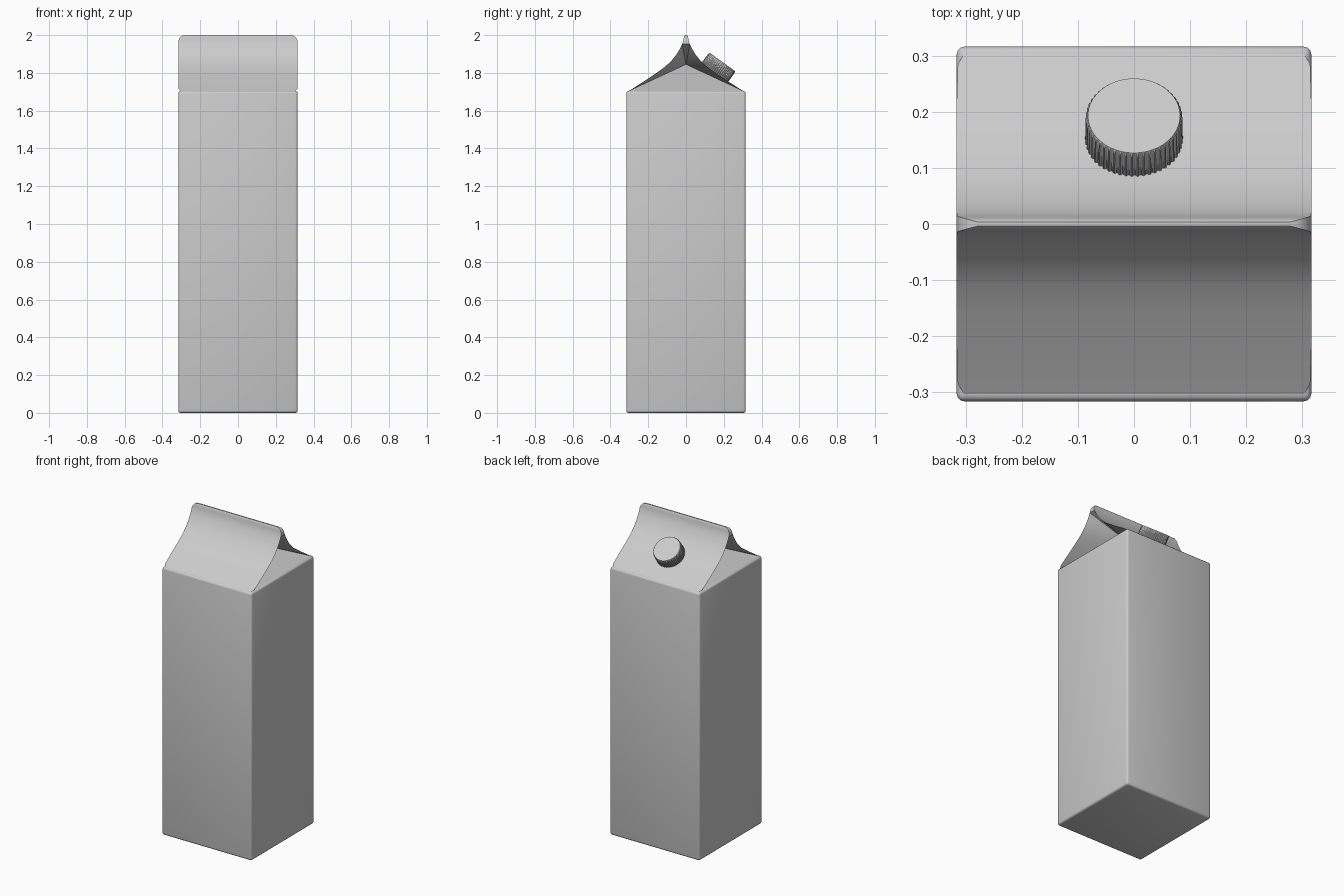
import bpy, bmesh, math
from mathutils import Matrix, Vector

if "Cube" in bpy.data.objects:
    bpy.data.objects.remove(bpy.data.objects["Cube"])

H = 0.316  # half width of the carton


def finish(bm, name, angle=35):
    bmesh.ops.recalc_face_normals(bm, faces=bm.faces[:])
    mesh = bpy.data.meshes.new(name)
    bm.to_mesh(mesh)
    bm.free()
    ob = bpy.data.objects.new(name, mesh)
    bpy.context.collection.objects.link(ob)
    bpy.ops.object.select_all(action='DESELECT')
    ob.select_set(True)
    bpy.context.view_layer.objects.active = ob
    bpy.ops.object.shade_smooth_by_angle(angle=math.radians(angle))
    return ob


# Carton body: rounded box, open where the roof joins
bm = bmesh.new()
bmesh.ops.create_cube(bm, size=1)
bmesh.ops.transform(bm, verts=bm.verts[:],
                    matrix=Matrix.Translation((0, 0, 0.852)) @ Matrix.Diagonal((2 * H, 2 * H, 1.704, 1)))
bmesh.ops.bevel(bm, geom=bm.edges[:], offset=0.013, segments=3, profile=0.5, affect='EDGES')
bmesh.ops.delete(bm, geom=[f for f in bm.faces if f.calc_center_median().z > 1.7035], context='FACES')
finish(bm, "carton_body", 40)

# Gable roof profile: (half depth, height, half width), from eave to fin top
profile = [(0.303, 1.704, 0.303), (0.285, 1.715, 0.314), (0.22, 1.757, H), (0.16, 1.797, H),
           (0.11, 1.833, H), (0.075, 1.866, H), (0.05, 1.898, H), (0.032, 1.928, H),
           (0.02, 1.952, H), (0.014, 1.972, 0.315), (0.012, 1.985, 0.309),
           (0.009, 1.995, 0.299), (0.004, 2.0, 0.28)]
FIN = 8  # the front and back panels meet from here up
bm = bmesh.new()
v = {(sx, sy, i): bm.verts.new((sx * w, sy * y, z))
     for sx in (-1, 1) for sy in (-1, 1) for i, (y, z, w) in enumerate(profile)}
last = len(profile) - 1
for sy in (-1, 1):
    for i in range(last):
        bm.faces.new((v[-1, sy, i], v[1, sy, i], v[1, sy, i + 1], v[-1, sy, i + 1]))
bm.faces.new([v[k] for k in ((-1, -1, last), (1, -1, last), (1, 1, last), (-1, 1, last))])

# Inward folded gussets and closed fin ends
for sx in (-1, 1):
    tip = bm.verts.new((sx * 0.03, 0, 1.845))
    bm.faces.new((v[sx, -1, 0], v[sx, 1, 0], tip))
    bm.faces.new((v[sx, -1, FIN], v[sx, 1, FIN], tip))
    for sy in (-1, 1):
        for i in range(FIN):
            bm.faces.new((v[sx, sy, i], v[sx, sy, i + 1], tip))
    for i in range(FIN, last):
        bm.faces.new((v[sx, -1, i], v[sx, 1, i], v[sx, 1, i + 1], v[sx, -1, i + 1]))
finish(bm, "gable_roof")

# Ribbed screw cap, tilted to the back roof panel
bm = bmesh.new()
RIBS = 50
rings = []
for z, inner, outer in ((-0.07, 0.084, 0.087), (-0.006, 0.083, 0.086), (0, 0.082, 0.082)):
    ring = []
    for k in range(RIBS * 4):
        r = outer if k % 4 < 2 else inner
        a = math.tau * k / (RIBS * 4)
        ring.append(bm.verts.new((r * math.cos(a), r * math.sin(a), z)))
    rings.append(ring)
for lo, hi in zip(rings, rings[1:]):
    for k in range(len(lo)):
        n = (k + 1) % len(lo)
        bm.faces.new((lo[k], lo[n], hi[n], hi[k]))
bm.faces.new(rings[-1])
bm.faces.new(rings[0][::-1])
cap = finish(bm, "screw_cap", 30)
cap.location = Vector((0, 0.193, 1.858))
cap.rotation_euler = (math.radians(-36), 0, 0)
